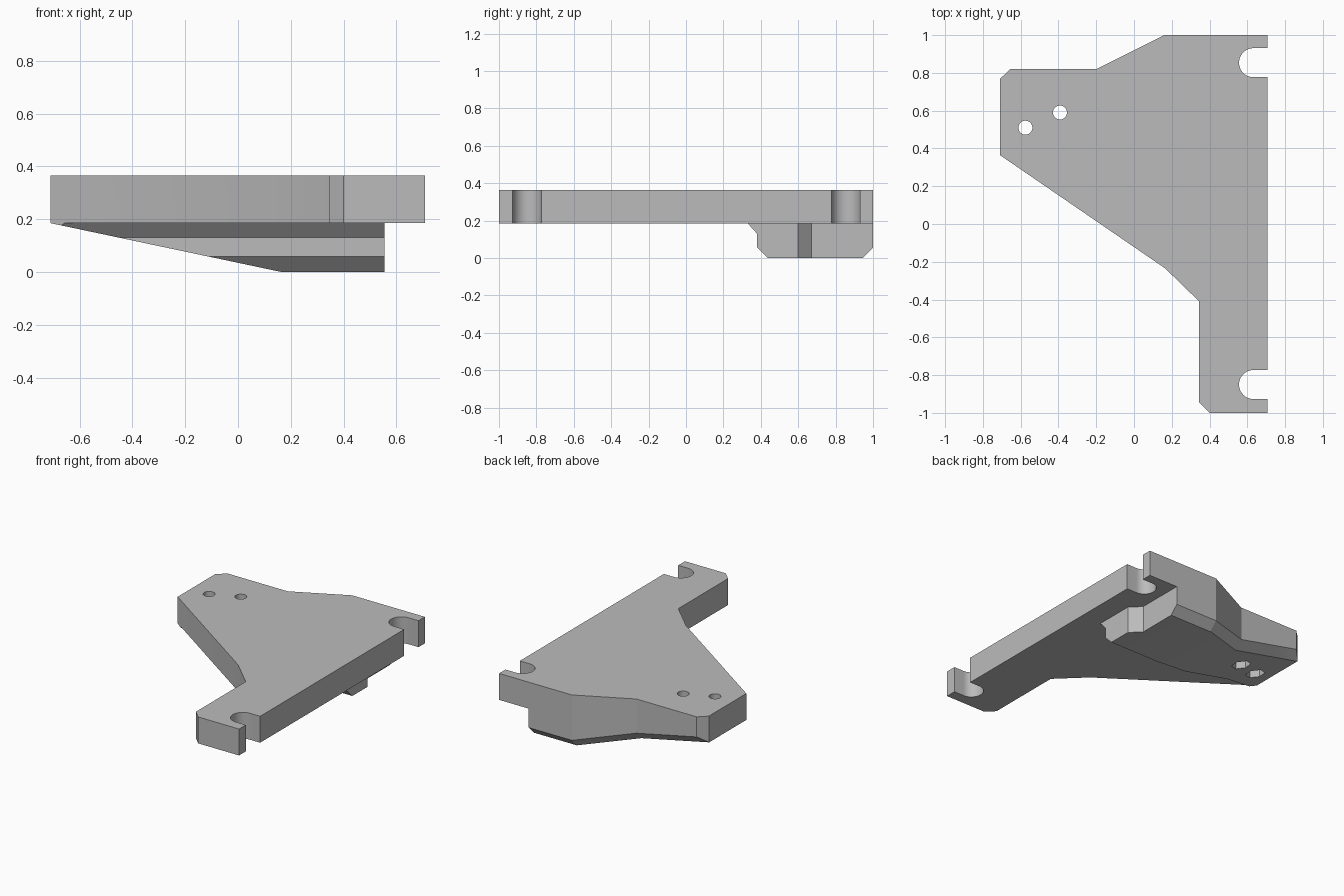
import bpy, bmesh, math
from mathutils import Vector

cube = bpy.data.objects.get("Cube")
if cube:
    bpy.data.objects.remove(cube, do_unlink=True)

TOP, UNDER, CHAMFER = 0.365, 0.185, 0.055

grey = bpy.data.materials.new("plain grey")
grey.use_nodes = True
colour = (0.5, 0.5, 0.5, 1)
grey.diffuse_color = colour
grey.node_tree.nodes["Principled BSDF"].inputs["Base Color"].default_value = colour


def loft(name, rings):
    """Closed solid joining equal rings of points."""
    bm = bmesh.new()
    loops = [[bm.verts.new(p) for p in ring] for ring in rings]
    n = len(loops[0])
    for a, b in zip(loops, loops[1:]):
        for i in range(n):
            j = (i + 1) % n
            bm.faces.new((a[i], a[j], b[j], b[i]))
    bm.faces.new(loops[0])
    bm.faces.new(loops[-1])
    bmesh.ops.recalc_face_normals(bm, faces=bm.faces)
    mesh = bpy.data.meshes.new(name)
    bm.to_mesh(mesh)
    bm.free()
    ob = bpy.data.objects.new(name, mesh)
    bpy.context.collection.objects.link(ob)
    mesh.materials.append(grey)
    return ob


def prism(name, points, axis, low, high):
    """Profile extruded along one axis."""
    def place(p, d):
        p = list(p)
        p.insert(axis, d)
        return Vector(p)
    return loft(name, [[place(p, d) for p in points] for d in (low, high)])


def circle(x, y, r, n, start=0.0, sweep=2 * math.pi, closed=True):
    steps = n if closed else n - 1
    return [(x + r * math.cos(start + sweep * i / steps),
             y + r * math.sin(start + sweep * i / steps)) for i in range(n)]


def slope(x):
    """Height of the tapering underside at x."""
    return max(0.0, UNDER * (0.165 - x) / 0.875)


# Full-height body from the plan outline
back_edge = [(0.708, 1), (0.16, 1), (-0.2, 0.82), (-0.655, 0.82)]
front_edge = [(-0.71, 0.768), (-0.71, 0.365), (0.165, -0.235), (0.345, -0.41),
              (0.345, -0.945), (0.4, -1), (0.708, -1)]
body = prism("bracket_plate", back_edge + front_edge, 2, 0, TOP)

cutters = []
# Space in front of the underside rib, with its sloped fillet and lower bevel
cutters.append(prism("front_void", [(-2, UNDER), (0.33, UNDER), (0.38, 0.13), (0.38, 0.058),
                                    (0.438, 0), (0.438, -0.1), (-2, -0.1)], 0, -2, 2))
# Stepped end of the rib
cutters.append(prism("end_void", [(0.555, -2), (0.555, 0.6), (0.485, 0.67), (0.485, 2),
                                  (2, 2), (2, -2)], 2, -0.2, UNDER))
# Tapering underside
cutters.append(prism("taper_void", [(-1, slope(-1)), (0.165, 0), (0.165, -0.3), (-1, -0.3)], 1, -2, 2))
# Bevel following the lower back edge
path = [(0.9, 1)] + back_edge[1:3] + [(-0.9, 0.82)]
cutters.append(loft("back_bevel", [
    [(x, y + dy, slope(x) + dz) for dy, dz in
     ((-CHAMFER - 0.1, -0.1), (0.1, CHAMFER + 0.1), (0.1, -0.1))] for x, y in path]))
# Open mounting slots
for y in (0.854, -0.85):
    arc = circle(0.633, y, 0.077, 25, math.pi / 2, math.pi, False)
    cutters.append(prism("slot", arc + [(0.9, y - 0.077), (0.9, y + 0.077)], 2, -0.2, 0.6))
# Bolt holes with six-sided nut pockets underneath
for x, y in ((-0.575, 0.51), (-0.392, 0.59)):
    cutters.append(prism("bolt_hole", circle(x, y, 0.037, 32), 2, -0.2, 0.6))
    cutters.append(prism("nut_pocket", circle(x, y, 0.062, 6, 0.41), 2, -0.2, 0.24))

bpy.context.view_layer.objects.active = body
for cutter in cutters:
    cutter.hide_render = True
    mod = body.modifiers.new(cutter.name, "BOOLEAN")
    mod.operation, mod.solver, mod.object = "DIFFERENCE", "EXACT", cutter
    bpy.ops.object.modifier_apply(modifier=mod.name)
    bpy.data.objects.remove(cutter, do_unlink=True)

bpy.ops.object.select_all(action="DESELECT")
body.select_set(True)
bpy.ops.object.shade_smooth_by_angle(angle=math.radians(20))
